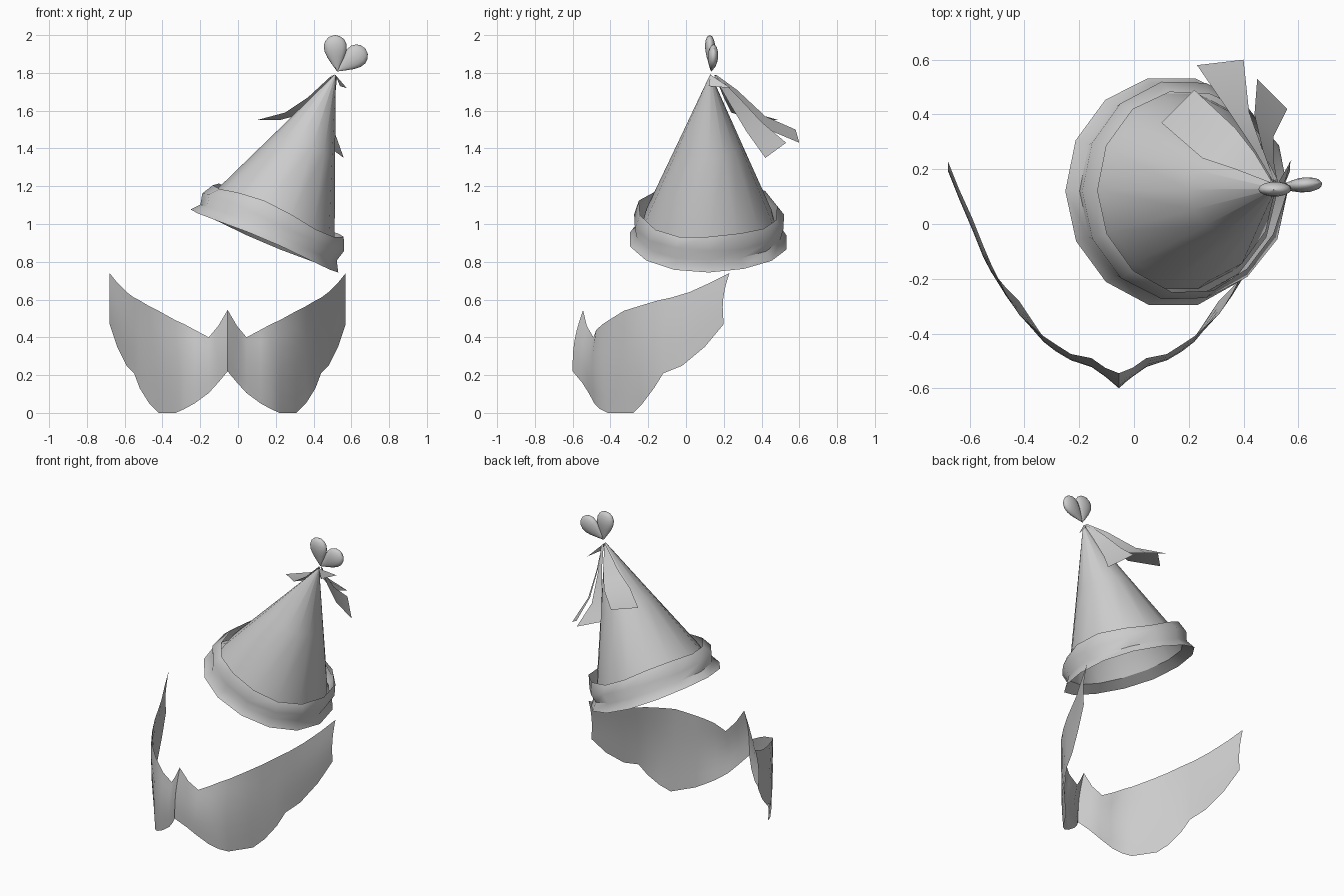
import bpy, bmesh, math
from mathutils import Vector, Matrix

if "Cube" in bpy.data.objects:
    bpy.data.objects.remove(bpy.data.objects["Cube"])

grey = bpy.data.materials.new("light_grey")
grey.diffuse_color = (0.6, 0.6, 0.6, 1)
grey.use_nodes = True
grey.node_tree.nodes["Principled BSDF"].inputs["Base Color"].default_value = grey.diffuse_color


def make(name, verts, faces, angle=60):
    me = bpy.data.meshes.new(name)
    me.from_pydata([tuple(v) for v in verts], [], faces)
    me.materials.append(grey)
    bm = bmesh.new()
    bm.from_mesh(me)
    bmesh.ops.remove_doubles(bm, verts=bm.verts, dist=0.0005)
    bmesh.ops.recalc_face_normals(bm, faces=bm.faces)
    bm.to_mesh(me)
    bm.free()
    ob = bpy.data.objects.new(name, me)
    bpy.context.collection.objects.link(ob)
    bpy.ops.object.select_all(action='DESELECT')
    ob.select_set(True)
    bpy.context.view_layer.objects.active = ob
    bpy.ops.object.shade_smooth_by_angle(angle=math.radians(angle))
    return ob


def grid(rows, closed=False):
    """Join equal-length rows of points into quads."""
    n = len(rows[0])
    verts = [p for r in rows for p in r]
    faces = []
    for i in range(len(rows) - 1):
        for j in range(n if closed else n - 1):
            k = (j + 1) % n
            faces.append((i * n + j, i * n + k, (i + 1) * n + k, (i + 1) * n + j))
    return verts, faces


# Hat frame: tilted axis from rim centre to tip
centre = Vector((0.14, 0.12, 0.91))
tip = Vector((0.515, 0.13, 1.79))
axis = (tip - centre).normalized()
side = Vector((0, 1, 0)).cross(axis).normalized()
back = axis.cross(side)
SIDES = 14


def hat_ring(r, h, wave=0.0, phase=0.0):
    ring = []
    for i in range(SIDES):
        a = 2 * math.pi * i / SIDES
        w = wave * math.sin(3 * a + phase)
        ring.append(centre + side * (r + w * 0.5) * math.cos(a)
                    + back * (r + w * 0.5) * math.sin(a) + axis * (h + w))
    return ring


# Cone of the hat, open underneath
height = (tip - centre).length
make("hat_cone", *grid([hat_ring(0.365, 0.05), hat_ring(0.34, 0.15),
                        hat_ring(0.17, 0.555), hat_ring(0.003, height)], True))

# Fabric brim with a flared hem and a loose wavy top edge
make("hat_brim", *grid([hat_ring(0.365, 0.05), hat_ring(0.425, 0.0, 0.006),
                        hat_ring(0.39, 0.05, 0.006, 1), hat_ring(0.405, 0.11, 0.008, 2),
                        hat_ring(0.372, 0.175, 0.018, 0.6)], True), angle=50)

# Ribbon tails: left and right edges from the tip to the free end
tails = {
    "ribbon_left": ([(0.50, 0.15, 1.79), (0.37, 0.20, 1.67), (0.25, 0.24, 1.59), (0.10, 0.37, 1.55)],
                    [(0.50, 0.16, 1.79), (0.44, 0.26, 1.68), (0.37, 0.35, 1.59), (0.22, 0.49, 1.55)]),
    "ribbon_middle": ([(0.505, 0.16, 1.79), (0.44, 0.27, 1.71), (0.34, 0.42, 1.57), (0.23, 0.58, 1.50)],
                      [(0.525, 0.16, 1.78), (0.47, 0.27, 1.66), (0.42, 0.41, 1.51), (0.40, 0.60, 1.43)]),
    "ribbon_right": ([(0.51, 0.16, 1.79), (0.47, 0.27, 1.68), (0.44, 0.40, 1.54), (0.45, 0.53, 1.43)],
                     [(0.525, 0.15, 1.78), (0.51, 0.23, 1.64), (0.51, 0.32, 1.49), (0.56, 0.42, 1.35)]),
}
for name, edges in tails.items():
    make(name, *grid(edges))

# Small knot spikes beside the tip
make("ribbon_knot", [(0.515, 0.13, 1.79), (0.575, 0.235, 1.72), (0.54, 0.12, 1.73)], [(0, 1, 2)])


# Heart: two teardrop lobes meeting at the bottom point
def lobe(name, top):
    base = Vector((0.525, 0.133, 1.808))
    d = Vector(top) - base
    u = d.normalized()
    across = Vector((0, 1, 0)).cross(u).normalized()
    thick = u.cross(across)
    profile = [(0, 0.001), (0.2, 0.024), (0.4, 0.046), (0.58, 0.059), (0.74, 0.06),
               (0.87, 0.049), (0.96, 0.029), (1.0, 0.001)]
    rows = []
    for t, r in profile:
        rows.append([base + d * t + across * r * math.cos(a) + thick * r * 0.45 * math.sin(a)
                     for a in (2 * math.pi * i / 14 for i in range(14))])
    make(name, *grid(rows, True), angle=80)


lobe("heart_left_lobe", (0.51, 0.125, 2.0))
lobe("heart_right_lobe", (0.675, 0.148, 1.928))

# Wing-shaped bow: columns of (distance from middle, top z, bottom z, top y, bottom y)
columns = [
    (0.00, 0.545, 0.22, -0.545, -0.60), (0.05, 0.46, 0.16, -0.525, -0.55),
    (0.10, 0.40, 0.105, -0.49, -0.515), (0.175, 0.44, 0.05, -0.475, -0.485),
    (0.23, 0.47, 0.02, -0.44, -0.455), (0.275, 0.49, 0.0, -0.41, -0.415),
    (0.365, 0.54, 0.0, -0.33, -0.28), (0.415, 0.565, 0.05, -0.25, -0.23),
    (0.465, 0.595, 0.13, -0.15, -0.17), (0.495, 0.61, 0.21, -0.08, -0.12),
    (0.535, 0.64, 0.25, 0.02, -0.02), (0.585, 0.69, 0.35, 0.13, 0.10),
    (0.625, 0.74, 0.47, 0.23, 0.20),
]
mid_x, steps = -0.055, 6
rows = []
for s, cols in ((-1, columns[:0:-1]), (1, columns)):
    for dx, zt, zb, yt, yb in cols:
        rows.append([(mid_x + s * dx, yt + (yb - yt) * t - 0.018 * math.sin(math.pi * t),
                      zt + (zb - zt) * t) for t in (k / steps for k in range(steps + 1))])
make("wing_bow", *grid(rows), angle=80)
